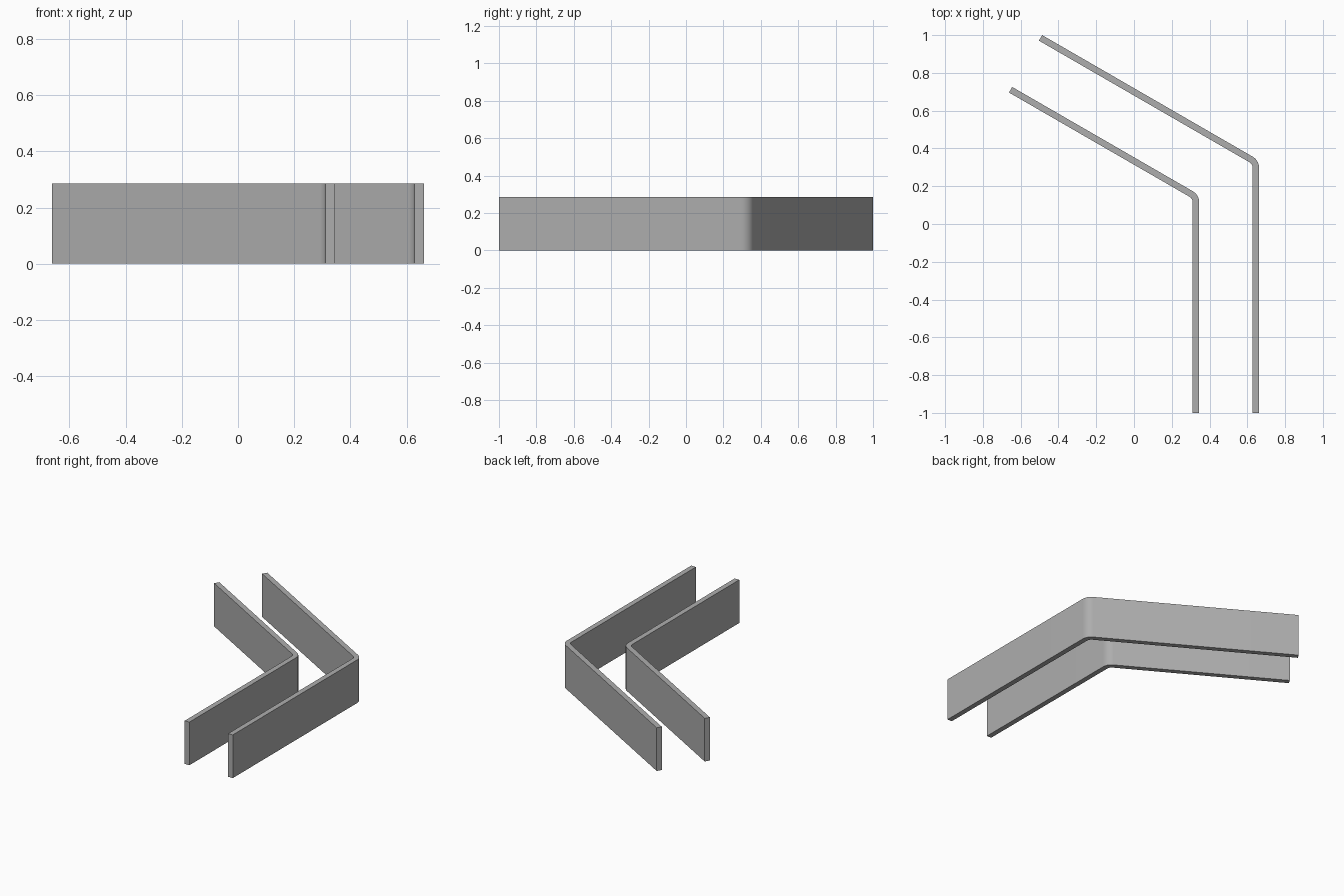
import bpy, bmesh
from math import sin, cos, tan, radians
from mathutils import Vector

cube = bpy.data.objects.get("Cube")
if cube:
    bpy.data.objects.remove(cube, do_unlink=True)

HEIGHT, THICK, SPACING = 0.285, 0.034, 0.317
INNER_R, TURN, STEPS = 0.035, radians(60), 12
CORNER = Vector((0.662, 0.337))      # sharp outer corner of the outer wall
FRONT_Y, BACK_Y = -1.0, 1.0
LEG = Vector((-sin(TURN), cos(TURN)))
LEG_NORMAL = Vector((cos(TURN), sin(TURN)))

grey = bpy.data.materials.new("mid_grey")
grey.use_nodes = True
colour = (0.42, 0.42, 0.42, 1)
grey.diffuse_color = colour
grey.node_tree.nodes["Principled BSDF"].inputs["Base Color"].default_value = colour


def wall_side(offset, radius):
    """Path along one face of a bent wall, set in from the outermost face."""
    corner = CORNER + Vector((-offset, -offset * tan(TURN / 2)))
    centre = corner + Vector((-radius, -radius * tan(TURN / 2)))
    arc = [centre + radius * Vector((cos(a), sin(a)))
           for a in (TURN * i / STEPS for i in range(STEPS + 1))]
    leg_length = (BACK_Y - CORNER.y) / LEG.y
    end = CORNER + LEG * leg_length - LEG_NORMAL * offset
    return [Vector((corner.x, FRONT_Y))] + arc + [end]


def bent_wall(name, offset):
    outer = wall_side(offset, INNER_R + THICK)
    inner = wall_side(offset + THICK, INNER_R)
    bm = bmesh.new()
    # Quads across the thickness, then raised to the full height
    pairs = [(bm.verts.new((*o, 0)), bm.verts.new((*i, 0))) for o, i in zip(outer, inner)]
    faces = [bm.faces.new((a[0], b[0], b[1], a[1])) for a, b in zip(pairs, pairs[1:])]
    raised = bmesh.ops.extrude_face_region(bm, geom=faces, use_keep_orig=True)
    bmesh.ops.translate(bm, vec=(0, 0, HEIGHT),
                        verts=[g for g in raised["geom"] if isinstance(g, bmesh.types.BMVert)])
    bmesh.ops.recalc_face_normals(bm, faces=bm.faces)
    mesh = bpy.data.meshes.new(name)
    bm.to_mesh(mesh)
    bm.free()
    mesh.materials.append(grey)
    obj = bpy.data.objects.new(name, mesh)
    bpy.context.collection.objects.link(obj)
    bpy.ops.object.select_all(action="DESELECT")
    obj.select_set(True)
    bpy.context.view_layer.objects.active = obj
    bpy.ops.object.shade_smooth_by_angle(angle=radians(30))


bent_wall("outer_wall", 0)
bent_wall("inner_wall", SPACING)
